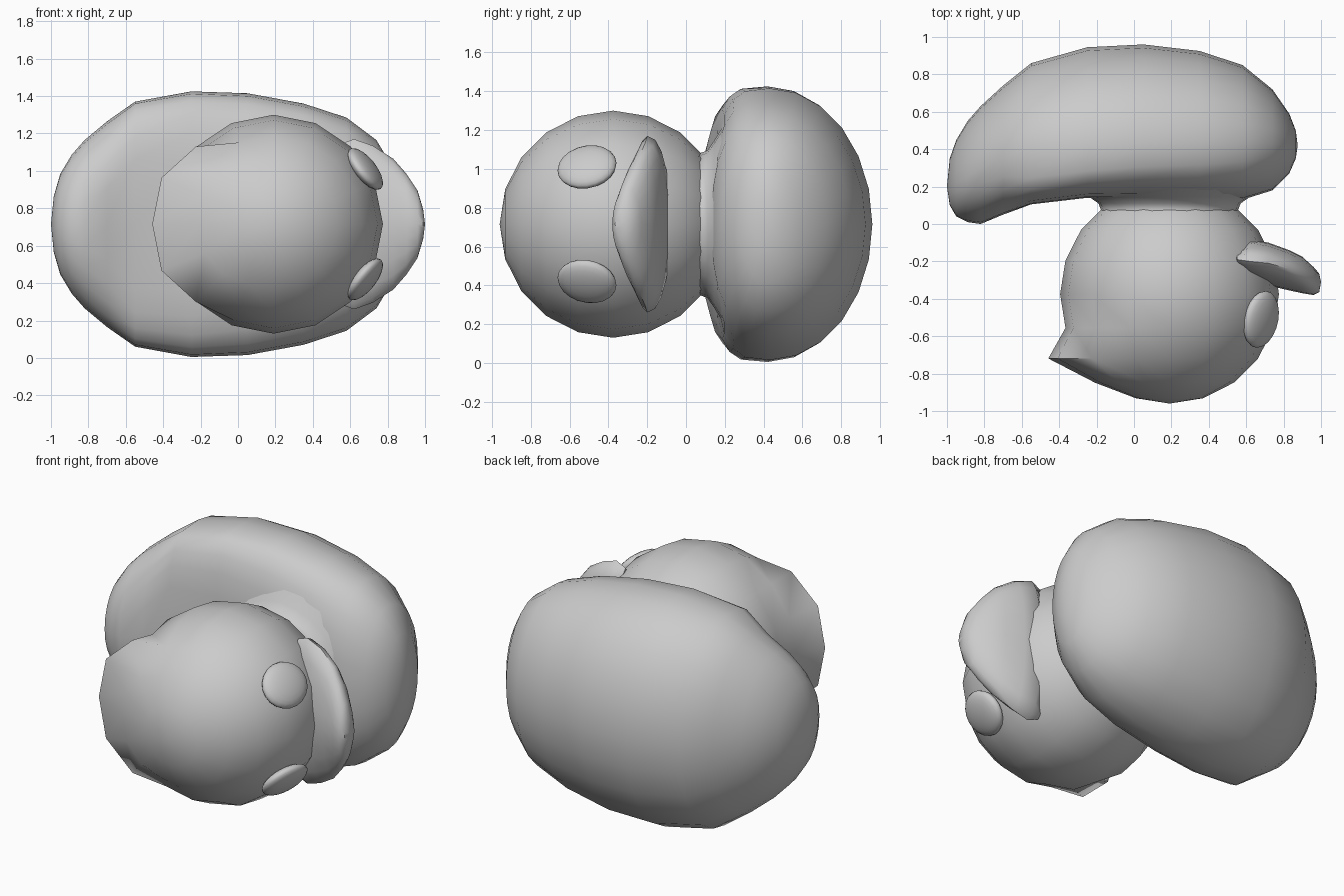
import bpy, bmesh, math
from mathutils import Matrix, Vector

if "Cube" in bpy.data.objects:
    bpy.data.objects.remove(bpy.data.objects["Cube"])

ZC = 0.715  # mirror plane of the toy, which lies on its side


def finish(name, bm, angle=50):
    bmesh.ops.recalc_face_normals(bm, faces=bm.faces)
    me = bpy.data.meshes.new(name)
    bm.to_mesh(me)
    bm.free()
    ob = bpy.data.objects.new(name, me)
    bpy.context.collection.objects.link(ob)
    bpy.ops.object.select_all(action='DESELECT')
    ob.select_set(True)
    bpy.context.view_layer.objects.active = ob
    bpy.ops.object.shade_smooth_by_angle(angle=math.radians(angle))
    return ob


def skin(bm, rings):
    n = len(rings[0])
    for a, b in zip(rings, rings[1:]):
        for i in range(n):
            j = (i + 1) % n
            bm.faces.new((a[i], a[j], b[j], b[i]))


def loft(name, start, end, stations, n=24):
    """Stations along x: x, y_low, y_mid, y_high, half width, power low, power high."""
    bm = bmesh.new()
    rings = []
    for x, lo, mid, hi, w, pl, ph in stations:
        ring = []
        for i in range(n):
            t = 2 * math.pi * i / n
            c, s = math.cos(t), math.sin(t)
            p, h = (pl, lo - mid) if s < 0 else (ph, hi - mid)
            z = math.copysign(abs(c) ** (2 / p), c) * w
            ring.append(bm.verts.new((x, mid + h * abs(s) ** (2 / p), ZC + z)))
        rings.append(ring)
    skin(bm, rings)
    for tip, ring in ((start, rings[0]), (end, rings[-1])):
        v = bm.verts.new((tip[0], tip[1], ZC))
        for i in range(n):
            bm.faces.new((v, ring[i], ring[(i + 1) % n]))
    return finish(name, bm)


# body with upturned tail and flattened back
loft("body", (-1.0, 0.2), (0.875, 0.42), [
    (-0.985, 0.10, 0.21, 0.35, 0.15, 2, 2),
    (-0.95, 0.04, 0.22, 0.45, 0.27, 2, 2),
    (-0.89, 0.01, 0.25, 0.55, 0.37, 2, 2),
    (-0.82, 0.00, 0.30, 0.63, 0.45, 2.1, 2),
    (-0.70, 0.05, 0.36, 0.74, 0.55, 2.5, 2),
    (-0.55, 0.105, 0.40, 0.86, 0.655, 4.2, 2),
    (-0.25, 0.14, 0.42, 0.945, 0.71, 3.8, 2),
    (0.05, 0.14, 0.43, 0.96, 0.70, 3.2, 2),
    (0.35, 0.13, 0.43, 0.925, 0.645, 2.8, 2),
    (0.58, 0.13, 0.43, 0.85, 0.57, 2.4, 2),
    (0.74, 0.18, 0.43, 0.72, 0.45, 2.1, 2),
    (0.83, 0.27, 0.42, 0.59, 0.30, 2, 2),
    (0.865, 0.35, 0.42, 0.50, 0.14, 2, 2),
])

# bill
loft("bill", (1.0, -0.31), (0.52, -0.19), [
    (0.99, -0.365, -0.31, -0.265, 0.08, 2, 2),
    (0.96, -0.38, -0.30, -0.23, 0.18, 2, 2),
    (0.90, -0.37, -0.27, -0.175, 0.27, 1.8, 2.2),
    (0.83, -0.355, -0.24, -0.14, 0.35, 1.7, 2.3),
    (0.72, -0.33, -0.21, -0.10, 0.42, 1.7, 2.3),
    (0.62, -0.30, -0.20, -0.08, 0.455, 1.7, 2.2),
    (0.55, -0.25, -0.19, -0.13, 0.43, 1.8, 2),
], 20)

# head: sphere with its pole along y, back ring pulled out into a tuft
HC = Vector((0.19, -0.375, ZC))
HR = 0.585
bm = bmesh.new()
bmesh.ops.create_uvsphere(bm, u_segments=16, v_segments=10, radius=HR,
                          matrix=Matrix.Rotation(math.radians(90), 4, 'X'))
for v in bm.verts:
    lat = math.degrees(math.asin(max(-1, min(1, -v.co.y / HR))))
    side = math.degrees(math.atan2(abs(v.co.z), -v.co.x))
    if side < 50:
        fall = 1.0 if side < 30 else 0.65
        k = 1 + fall * (0.37 if abs(lat - 36) < 5 else 0.16 if abs(lat - 54) < 5 else 0)
        v.co.x *= k
        v.co.z *= k
    v.co += HC
finish("head", bm, 70)

# neck fillet
bm = bmesh.new()
rings = []
for y, r in ((-0.02, 0.42), (0.03, 0.385), (0.07, 0.365), (0.11, 0.38), (0.145, 0.43), (0.2, 0.52)):
    rings.append([bm.verts.new((0.19 + r * math.cos(math.pi * i / 12), y,
                                ZC + r * math.sin(math.pi * i / 12))) for i in range(24)])
skin(bm, rings)
finish("neck", bm)

# eyes, mirrored about the middle plane
for name, s in (("left_eye", 1), ("right_eye", -1)):
    n = Vector((0.76, -0.2, 0.6 * s)).normalized()
    a = (Vector((0, 1, 0)) - n * n.y).normalized()
    b = n.cross(a)
    m = Matrix((a * 0.155, b * 0.135, n * 0.05)).transposed().to_4x4()
    m.translation = (0.68, -0.51, ZC + 0.295 * s)
    bm = bmesh.new()
    bmesh.ops.create_uvsphere(bm, u_segments=20, v_segments=12, radius=1, matrix=m)
    finish(name, bm, 80)
